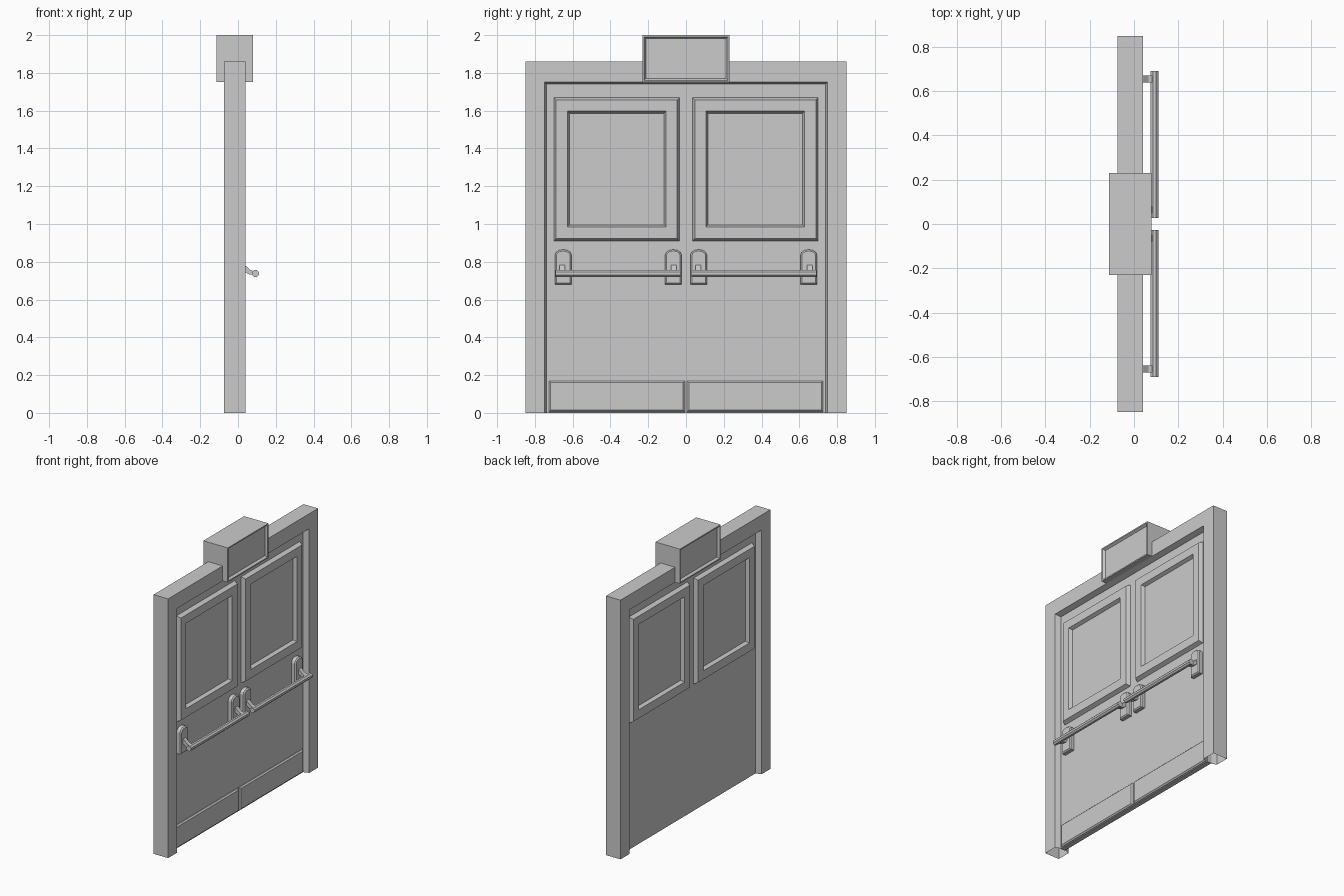
import bpy
import bmesh
from math import sin, cos, pi

if "Cube" in bpy.data.objects:
    bpy.data.objects.remove(bpy.data.objects["Cube"])


def finish(name, bm):
    mesh = bpy.data.meshes.new(name)
    bm.to_mesh(mesh)
    bm.free()
    obj = bpy.data.objects.new(name, mesh)
    bpy.context.collection.objects.link(obj)
    return obj


def loft(name, sections, skip=()):
    """Join (x, [(y, z)...]) outlines from back to front and cap both ends."""
    bm = bmesh.new()
    rings = [[bm.verts.new((x, y, z)) for y, z in loop] for x, loop in sections]
    for a, b in zip(rings, rings[1:]):
        n = len(a)
        for i in range(n):
            if i not in skip:
                j = (i + 1) % n
                bm.faces.new((a[i], a[j], b[j], b[i]))
    bm.faces.new(rings[0][::-1])
    bm.faces.new(rings[-1])
    return finish(name, bm)


def prism(name, profile, y, half):
    """Extrude an (x, z) profile along y."""
    bm = bmesh.new()
    a = [bm.verts.new((x, y - half, z)) for x, z in profile]
    b = [bm.verts.new((x, y + half, z)) for x, z in profile]
    n = len(a)
    for i in range(n):
        j = (i + 1) % n
        bm.faces.new((a[i], a[j], b[j], b[i]))
    bm.faces.new(a)
    bm.faces.new(b[::-1])
    bmesh.ops.recalc_face_normals(bm, faces=bm.faces[:])
    return finish(name, bm)


def rect(y, half, z0, z1, inset=0.0):
    h = half - inset
    return [(y - h, z0 + inset), (y + h, z0 + inset),
            (y + h, z1 - inset), (y - h, z1 - inset)]


def arch(w, top):
    """Inverted U outline of the door frame with opening half width w."""
    return [(-0.85, 0), (-w, 0), (-w, top), (w, top),
            (w, 0), (0.85, 0), (0.85, 1.86), (-0.85, 1.86)]


def plate(y, inset):
    """Bracket outline with a rounded top."""
    h, base = 0.044 - inset, 0.835
    pts = [(y - h, 0.68 + inset), (y + h, 0.68 + inset)]
    return pts + [(y + h * cos(pi * i / 6), base + (0.03 - inset) * sin(pi * i / 6))
                  for i in range(7)]


# Door frame, hollow below the posts
loft("door_frame", [(-0.075, arch(0.75, 1.752)), (-0.038, arch(0.738, 1.74)),
                    (0.003, arch(0.738, 1.74)), (0.04, arch(0.75, 1.752))], skip=(0, 4))

# Door slab
loft("door_slab", [(-0.035, rect(0, 0.742, 0, 1.745)), (0.0, rect(0, 0.742, 0, 1.745))])

# Sign box with a recessed panel on both faces
outer = rect(0, 0.231, 1.752, 2.0)
lip = rect(0, 0.231, 1.752, 2.0, 0.009)
panel = rect(0, 0.231, 1.752, 2.0, 0.019)
loft("sign_box", [(-0.097, panel), (-0.113, lip), (-0.113, outer),
                  (0.08, outer), (0.08, lip), (0.064, panel)])

for side, s in (("right", 1), ("left", -1)):
    # Raised window frame through the slab, with recessed glass
    yw = s * 0.367
    base = rect(yw, 0.333, 0.91, 1.67)
    top = rect(yw, 0.333, 0.91, 1.67, 0.013)
    opening = rect(yw, 0.261, 0.985, 1.597)
    glass = rect(yw, 0.261, 0.985, 1.597, 0.011)
    loft(side + "_window", [(-0.039, glass), (-0.063, opening), (-0.063, top),
                            (-0.035, base), (0.0, base),
                            (0.028, top), (0.028, opening), (0.004, glass)])

    # Kick plate on the push side
    kick = (s * 0.366, 0.36, 0.006, 0.17)
    loft(side + "_kick_plate", [(-0.005, rect(*kick)), (0.004, rect(*kick)),
                                (0.013, rect(*kick, 0.009))])

    # Push bar brackets and arms
    for place, yb in (("inner", 0.067), ("outer", 0.65)):
        y = s * yb
        loft(f"{side}_{place}_bracket", [(-0.005, plate(y, 0)), (0.025, plate(y, 0)),
                                         (0.033, plate(y, 0.008))])
        arm = [(0.02, 0.793), (0.042, 0.778), (0.066, 0.755), (0.09, 0.75),
               (0.09, 0.73), (0.06, 0.733), (0.02, 0.755)]
        prism(f"{side}_{place}_arm", arm, s * (yb + (0.005 if place == "outer" else -0.003)), 0.015)

    # Eight-sided push bar
    ring = [(0.0925 + 0.0195 * cos(pi * (i + 0.5) / 4),
             0.738 + 0.0195 * sin(pi * (i + 0.5) / 4)) for i in range(8)]
    prism(side + "_push_bar", ring, s * 0.359, 0.331)
